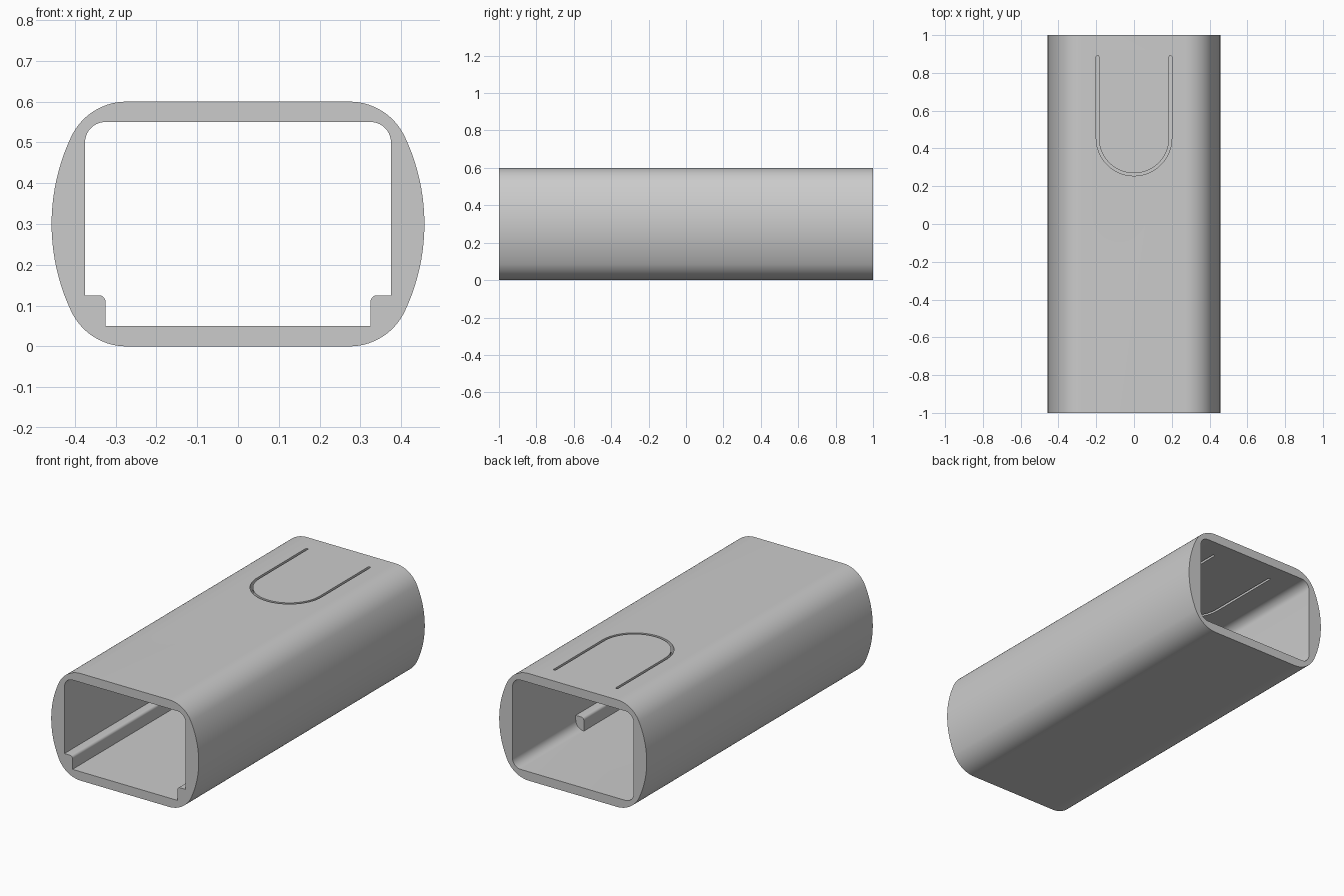
import bpy, bmesh
from math import sin, cos, asin, pi, radians

cube = bpy.data.objects.get("Cube")
if cube:
    bpy.data.objects.remove(cube, do_unlink=True)

GREY = (0.6, 0.6, 0.6, 1)
grey = bpy.data.materials.new("plain_grey")
grey.use_nodes = True
grey.diffuse_color = GREY
grey.node_tree.nodes["Principled BSDF"].inputs["Base Color"].default_value = GREY


def arc(cx, cy, r, start, end, steps):
    return [(cx + r * cos(start + (end - start) * i / steps),
             cy + r * sin(start + (end - start) * i / steps)) for i in range(steps + 1)]


def prism(name, outline, low, high, axis):
    """Extrude a closed outline along y (outline in x, z) or z (outline in x, y)."""
    bm = bmesh.new()
    place = (lambda p: (p[0], low, p[1])) if axis == "y" else (lambda p: (p[0], p[1], low))
    face = bm.faces.new([bm.verts.new(place(p)) for p in outline])
    moved = bmesh.ops.extrude_face_region(bm, geom=[face])["geom"]
    shift = (0, high - low, 0) if axis == "y" else (0, 0, high - low)
    bmesh.ops.translate(bm, vec=shift, verts=[v for v in moved if isinstance(v, bmesh.types.BMVert)])
    bmesh.ops.recalc_face_normals(bm, faces=bm.faces)
    mesh = bpy.data.meshes.new(name)
    bm.to_mesh(mesh)
    bm.free()
    mesh.materials.append(grey)
    obj = bpy.data.objects.new(name, mesh)
    bpy.context.collection.objects.link(obj)
    return obj


def combine(target, tool, operation):
    mod = target.modifiers.new(operation.lower(), "BOOLEAN")
    mod.operation, mod.solver, mod.object = operation, "EXACT", tool
    bpy.context.view_layer.objects.active = target
    bpy.ops.object.modifier_apply(modifier=mod.name)
    bpy.data.objects.remove(tool, do_unlink=True)


# Outer shell: flat top and bottom, tight corners, bulging sides
HALF_W, MID, SIDE_R, CORNER_R = 0.457, 0.3, 0.5, 0.15
side_x = HALF_W - SIDE_R
tilt = asin((MID - CORNER_R) / (SIDE_R - CORNER_R))
corner_x = side_x + (SIDE_R - CORNER_R) * cos(tilt)
right = (arc(corner_x, CORNER_R, CORNER_R, -pi / 2, -tilt, 14)
         + arc(side_x, MID, SIDE_R, -tilt, tilt, 20)[1:-1]
         + arc(corner_x, 2 * MID - CORNER_R, CORNER_R, tilt, pi / 2, 14))
sleeve = prism("sleeve", right + [(-x, z) for x, z in reversed(right)], -1, 1, "y")

# Rounded rectangular bore through the whole length
half = arc(0.325, 0.1, 0.05, -pi / 2, 0, 10) + arc(0.325, 0.5, 0.05, 0, pi / 2, 10)
bore = prism("bore_cutter", half + [(-x, z) for x, z in reversed(half)], -1.1, 1.1, "y")
combine(sleeve, bore, "DIFFERENCE")

# Guide rails along the lower inside corners, stopping short of the back
rail = ([(0.325, 0.045), (0.365, 0.045), (0.385, 0.07), (0.385, 0.125)]
        + arc(0.34, 0.11, 0.015, pi / 2, pi, 6))
for side in (1, -1):
    combine(sleeve, prism("rail", [(side * x, z) for x, z in rail], -1, 0.44, "y"), "UNION")

# U-shaped slot around the spring tongue in the top wall
SLOT_R, SLOT_W, BEND_Y, END_Y = 0.193, 0.007, 0.455, 0.885
slot = (arc(0, BEND_Y, SLOT_R + SLOT_W, pi, 2 * pi, 40)
        + arc(SLOT_R, END_Y, SLOT_W, 0, pi, 6)
        + arc(0, BEND_Y, SLOT_R - SLOT_W, 2 * pi, pi, 40)
        + arc(-SLOT_R, END_Y, SLOT_W, 0, pi, 6))
combine(sleeve, prism("slot_cutter", slot, 0.5, 0.7, "z"), "DIFFERENCE")

# Smooth curves, crisp rims
bpy.ops.object.select_all(action="DESELECT")
sleeve.select_set(True)
bpy.context.view_layer.objects.active = sleeve
bpy.ops.object.shade_smooth_by_angle(angle=radians(30))
